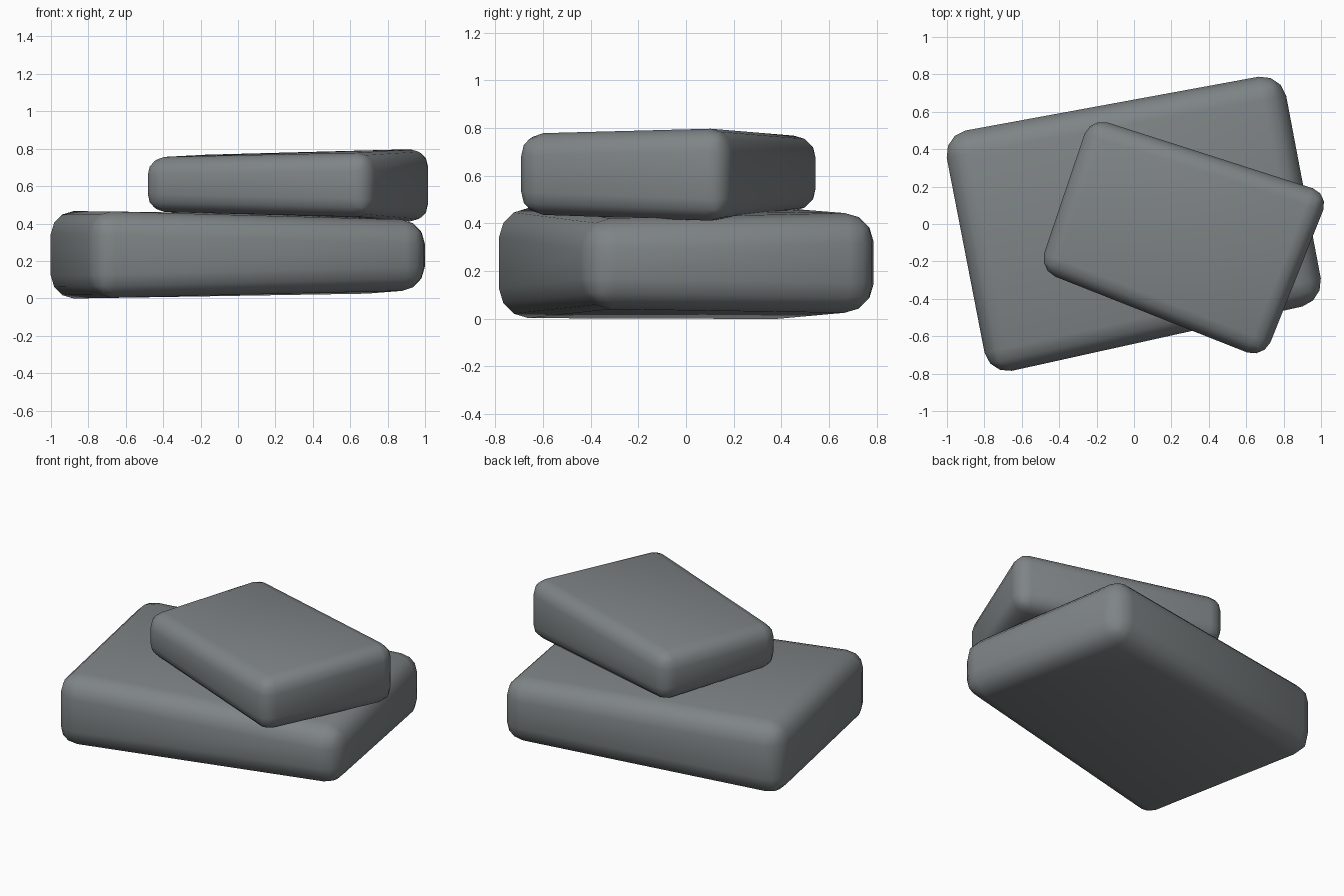
import bpy, bmesh

if "Cube" in bpy.data.objects:
    bpy.data.objects.remove(bpy.data.objects["Cube"])

stone = bpy.data.materials.new("slate_grey")
stone.diffuse_color = (0.21, 0.23, 0.237, 1)
stone.use_nodes = True
stone.node_tree.nodes["Principled BSDF"].inputs["Base Color"].default_value = stone.diffuse_color


def slab(name, corners, bevel):
    """Rounded slab from corners (x, y, bottom z, top z), counter-clockwise."""
    bm = bmesh.new()
    low = [bm.verts.new((x, y, b)) for x, y, b, t in corners]
    top = [bm.verts.new((x, y, t)) for x, y, b, t in corners]
    bm.faces.new(top)
    bm.faces.new(low[::-1])
    for i in range(4):
        j = (i + 1) % 4
        bm.faces.new((low[i], low[j], top[j], top[i]))
    bmesh.ops.bevel(bm, geom=bm.edges[:], offset=bevel, segments=3,
                    profile=0.5, affect='EDGES')
    for f in bm.faces:
        f.smooth = True
    me = bpy.data.meshes.new(name)
    bm.to_mesh(me)
    bm.free()
    me.materials.append(stone)
    ob = bpy.data.objects.new(name, me)
    bpy.context.collection.objects.link(ob)
    return ob


# Large lower stone
slab("lower_stone", [(-0.775, -0.812, 0.0, 0.468), (1.022, -0.414, 0.045, 0.415),
                     (0.79, 0.81, 0.025, 0.445), (-1.025, 0.477, -0.003, 0.468)], 0.125)

# Smaller upper stone, turned the other way
slab("upper_stone", [(-0.511, -0.246, 0.465, 0.753), (0.694, -0.722, 0.437, 0.778),
                     (1.047, 0.162, 0.405, 0.802), (-0.234, 0.572, 0.455, 0.767)], 0.095)
